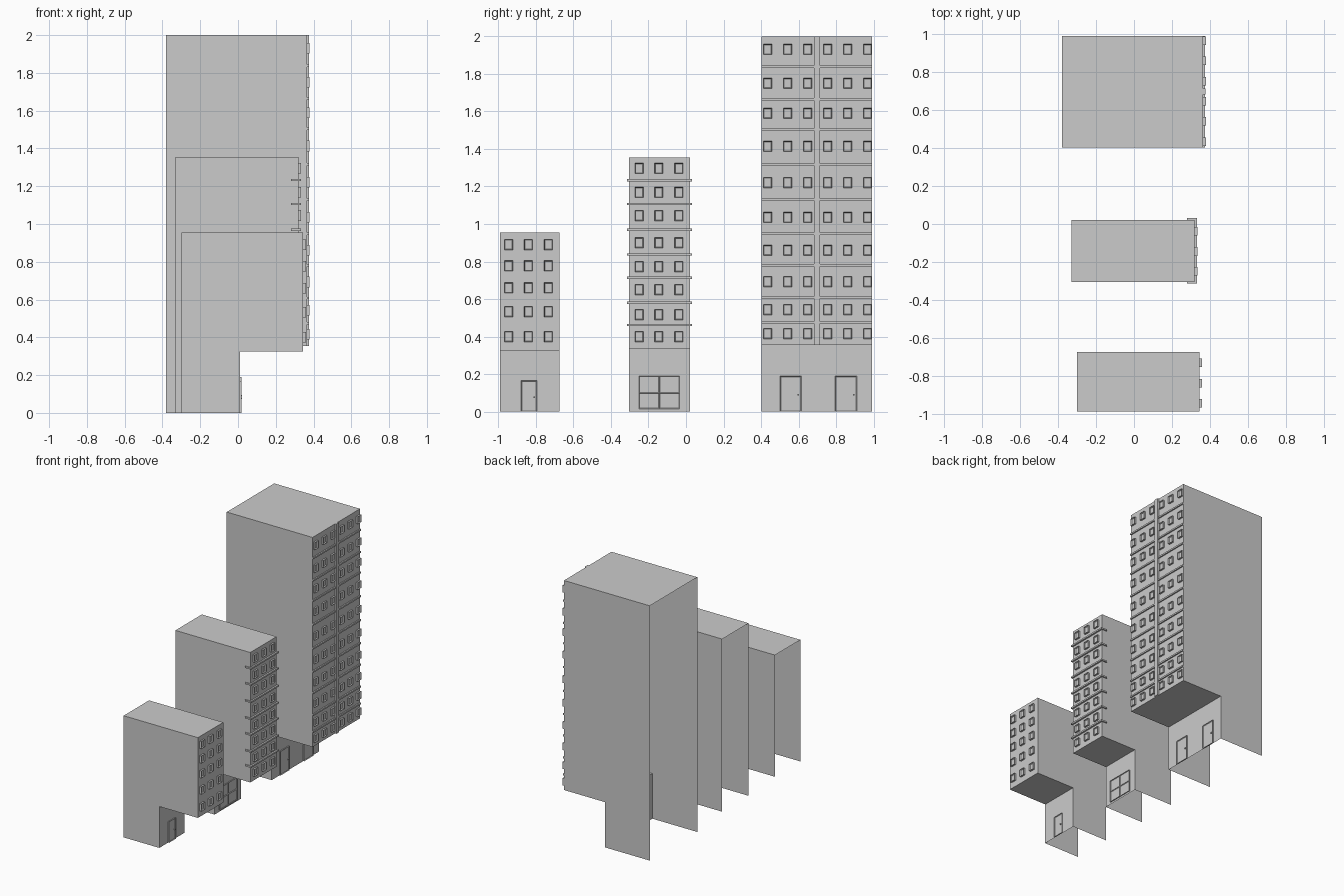
import bpy, bmesh
from mathutils import Vector

if "Cube" in bpy.data.objects:
    bpy.data.objects.remove(bpy.data.objects["Cube"])


def finish(bm, name):
    bmesh.ops.recalc_face_normals(bm, faces=bm.faces)
    me = bpy.data.meshes.new(name)
    bm.to_mesh(me)
    bm.free()
    ob = bpy.data.objects.new(name, me)
    bpy.context.collection.objects.link(ob)
    return ob


def add_box(bm, x0, x1, y0, y1, z0, z1):
    vs = bmesh.ops.create_cube(bm, size=1)["verts"]
    for v in vs:
        v.co = Vector(((x0 + x1) / 2 + v.co.x * (x1 - x0),
                       (y0 + y1) / 2 + v.co.y * (y1 - y0),
                       (z0 + z1) / 2 + v.co.z * (z1 - z0)))
    return vs


def add_framed(bm, x0, x1, y0, y1, z0, z1, rim, depth):
    # box whose +x face carries a rim around a recessed pane
    vs = add_box(bm, x0, x1, y0, y1, z0, z1)
    front = next(f for f in vs[0].link_faces[:] + vs[-1].link_faces[:]
                 if all(abs(v.co.x - x1) < 1e-6 for v in f.verts))
    bmesh.ops.inset_region(bm, faces=[front], thickness=rim)
    for v in front.verts:
        v.co.x -= depth


def shell(name, xb, xf, xm, y0, y1, zh, h):
    # side walls, roof and stepped front; back and base are open
    prof = [(xb, 0), (xm, 0), (xm, zh), (xf, zh), (xf, h), (xb, h)]
    bm = bmesh.new()
    a = [bm.verts.new((x, y0, z)) for x, z in prof]
    b = [bm.verts.new((x, y1, z)) for x, z in prof]
    bm.faces.new(a)
    bm.faces.new(b[::-1])
    for i in range(1, 5):
        bm.faces.new((a[i + 1], a[i], b[i], b[i + 1]))
    return finish(bm, name)


def windows(name, xf, ys, zs, out=0.014, w=0.045, h=0.056):
    bm = bmesh.new()
    for y in ys:
        for z in zs:
            add_framed(bm, xf, xf + out, y - w / 2, y + w / 2,
                       z - h / 2, z + h / 2, 0.006, 0.009)
    return finish(bm, name)


def boxes(name, items):
    bm = bmesh.new()
    for it in items:
        add_box(bm, *it)
    return finish(bm, name)


def door(name, xm, y0, y1, h):
    bm = bmesh.new()
    add_framed(bm, xm, xm + 0.008, y0, y1, 0.0, h, 0.007, 0.005)
    add_box(bm, xm + 0.003, xm + 0.012, y1 - 0.02, y1 - 0.012,
            h * 0.45, h * 0.45 + 0.008)
    return finish(bm, name)


XM = 0.01  # recessed ground floor wall

# Low building
shell("low_building", -0.30, 0.345, XM, -0.99, -0.675, 0.325, 0.955)
windows("low_windows", 0.345, (-0.945, -0.84, -0.733),
        (0.40, 0.533, 0.66, 0.777, 0.89))
door("low_door", XM, -0.88, -0.793, 0.165)

# Middle building
shell("middle_building", -0.33, 0.32, XM, -0.305, 0.022, 0.335, 1.355)
windows("middle_windows", 0.32, (-0.25, -0.145, -0.038),
        (0.40, 0.517, 0.65, 0.773, 0.90, 1.045, 1.168, 1.296))
boxes("middle_ledges", [(0.28, 0.333, -0.314, 0.031, z - 0.006, z + 0.006)
      for z in (0.462, 0.58, 0.713, 0.837, 0.97, 1.106, 1.233)])
bm = bmesh.new()
for y0, y1 in ((-0.25, -0.142), (-0.142, -0.034)):
    for z0, z1 in ((0.015, 0.10), (0.10, 0.19)):
        add_framed(bm, XM, XM + 0.008, y0, y1, z0, z1, 0.005, 0.005)
finish(bm, "middle_shop_window")

# Tall building
shell("tall_building", -0.38, 0.365, XM, 0.403, 0.992, 0.355, 2.0)
windows("tall_windows", 0.365, [0.435 + 0.1064 * i for i in range(6)],
        (0.416, 0.544, 0.693, 0.86, 1.035, 1.22, 1.413, 1.59, 1.75, 1.93))
boxes("tall_ledges", [(0.365, 0.375, y0, y1, z - 0.006, z + 0.006)
      for y0, y1 in ((0.403, 0.682), (0.715, 0.992))
      for z in (0.475, 0.608, 0.78, 0.948, 1.13, 1.317, 1.504, 1.664, 1.838)])
boxes("tall_pilaster", [(0.365, 0.377, 0.682, 0.715, 0.355, 2.0)])
for i, y in enumerate((0.50, 0.795)):
    door(f"tall_door_{i + 1}", XM, y, y + 0.115, 0.19)
